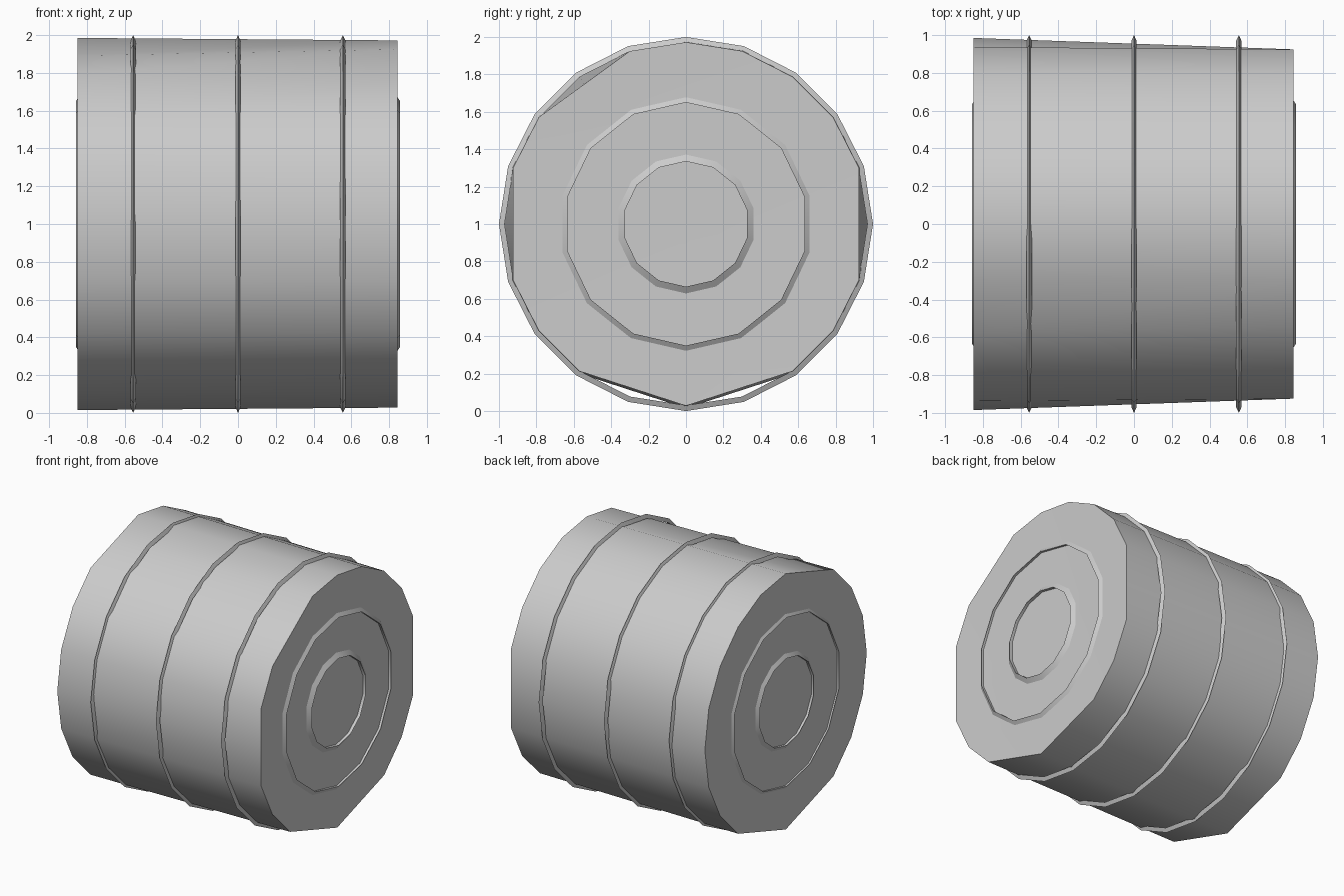
import bpy, bmesh
from math import pi, cos, sin, radians

if "Cube" in bpy.data.objects:
    bpy.data.objects.remove(bpy.data.objects["Cube"], do_unlink=True)

grey = bpy.data.materials.new("plain_grey")
grey.use_nodes = True
colour = (0.6, 0.6, 0.6, 1)
grey.diffuse_color = colour
grey.node_tree.nodes["Principled BSDF"].inputs["Base Color"].default_value = colour


def ring(bm, x, radius, sides, flattened=()):
    """Ring of vertices around the x axis; flattened corners fall back onto the chord."""
    verts = []
    for i in range(sides):
        a = pi / 2 + 2 * pi * i / sides
        r = radius * (cos(2 * pi / sides) if i in flattened else 1)
        verts.append(bm.verts.new((x, r * cos(a), 1 + r * sin(a))))
    return verts


def bridge(bm, a, b):
    for i in range(len(a)):
        j = (i + 1) % len(a)
        bm.faces.new((a[i], a[j], b[j], b[i]))


def finish(bm, name, smooth_angle=None):
    bmesh.ops.recalc_face_normals(bm, faces=bm.faces)
    mesh = bpy.data.meshes.new(name)
    bm.to_mesh(mesh)
    bm.free()
    mesh.materials.append(grey)
    obj = bpy.data.objects.new(name, mesh)
    bpy.context.collection.objects.link(obj)
    if smooth_angle:
        bpy.ops.object.select_all(action="DESELECT")
        obj.select_set(True)
        bpy.context.view_layer.objects.active = obj
        bpy.ops.object.shade_smooth_by_angle(angle=radians(smooth_angle))
    return obj


def lathe(name, profile, sides):
    """Closed profile of (x, radius) points swept around the x axis."""
    bm = bmesh.new()
    rings = [ring(bm, x, r, sides) for x, r in profile]
    for i, loop in enumerate(rings):
        bridge(bm, loop, rings[(i + 1) % len(rings)])
    return finish(bm, name, 40)


# Drum body: worn ends with some corners flattened, caps slightly dished
bm = bmesh.new()
left_end = ring(bm, 0.845, 0.972, 20, (2, 5, 9, 11, 15))
right_end = ring(bm, -0.85, 0.985, 20, (1, 9, 11))
bridge(bm, left_end, right_end)
for loop, x in ((left_end, 0.828), (right_end, -0.833)):
    centre = bm.verts.new((x, 0, 1))
    for i in range(len(loop)):
        bm.faces.new((loop[i], loop[(i + 1) % len(loop)], centre))
finish(bm, "drum_body", 45)

# Thin hoops around the body
for name, x in (("left_hoop", 0.555), ("middle_hoop", 0), ("right_hoop", -0.555)):
    lathe(name, [(x - 0.014, 0.97), (x, 1.0), (x + 0.014, 0.97)], 20)

# Raised rings on both end caps: sloped outside, steep inside
for side, sign in (("left", 1), ("right", -1)):
    for name, r in (("outer", 0.65), ("inner", 0.335)):
        lathe(f"{side}_{name}_ridge",
              [(sign * 0.82, r + 0.04), (sign * 0.834, r + 0.037),
               (sign * 0.858, r), (sign * 0.82, r)], 14)
